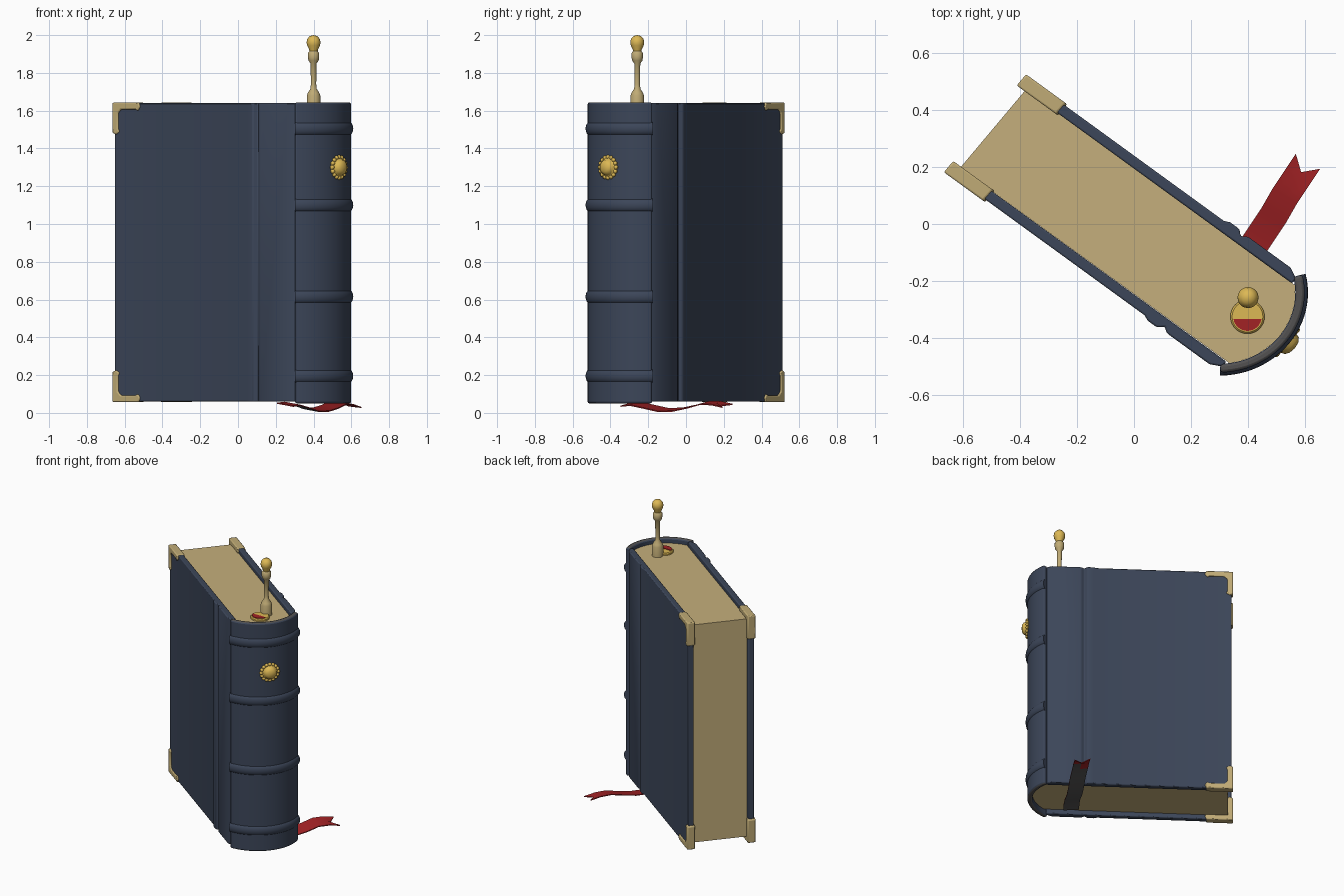
import bpy, bmesh
from math import sin, cos, pi, radians
from mathutils import Matrix, Vector

if "Cube" in bpy.data.objects:
    bpy.data.objects.remove(bpy.data.objects["Cube"])


def material(name, r, g, b):
    m = bpy.data.materials.new(name)
    m.use_nodes = True
    m.diffuse_color = (r, g, b, 1)
    bsdf = next(n for n in m.node_tree.nodes if n.type == 'BSDF_PRINCIPLED')
    bsdf.inputs["Base Color"].default_value = (r, g, b, 1)
    bsdf.inputs["Roughness"].default_value = 0.6
    return m


NAVY = material("navy cloth", .045, .061, .1)
PAPER = material("cream paper", .56, .43, .2)
BRASS = material("dull brass", .53, .41, .18)
GOLD = material("bright gold", .72, .48, .09)
RED = material("red ribbon", .36, .016, .018)
GREY = material("grey lining", .085, .082, .082)

# Book space: u runs from page edge to spine, v from front cover to back cover
BOOK = Matrix(((.809, .645, 0, 0), (-.588, .768, 0, 0), (0, 0, 1, 0), (0, 0, 0, 1)))
SPINE_CENTRE = Vector((.393, -.02, 0))
BOTTOM, TOP = .06, 1.64


def finish(name, bm, mats, matrix=None, bevel=0, rule=None):
    if matrix:
        bm.transform(matrix)
    bmesh.ops.recalc_face_normals(bm, faces=bm.faces)
    if rule:
        for f in bm.faces:
            f.normal_update()
            f.material_index = rule(f)
    mesh = bpy.data.meshes.new(name)
    bm.to_mesh(mesh)
    bm.free()
    ob = bpy.data.objects.new(name, mesh)
    bpy.context.collection.objects.link(ob)
    for m in mats:
        mesh.materials.append(m)
    if bevel:
        mod = ob.modifiers.new("soft edges", 'BEVEL')
        mod.width, mod.segments, mod.limit_method = bevel, 2, 'ANGLE'
    bpy.ops.object.select_all(action='DESELECT')
    ob.select_set(True)
    bpy.context.view_layer.objects.active = ob
    bpy.ops.object.shade_smooth_by_angle(angle=radians(40))
    return ob


def prism(name, points, push, mat, matrix=None, bevel=0):
    """Extrude a closed 3D outline along the push vector."""
    bm = bmesh.new()
    face = bm.faces.new([bm.verts.new(p) for p in points])
    out = bmesh.ops.extrude_face_region(bm, geom=[face])
    verts = [g for g in out["geom"] if isinstance(g, bmesh.types.BMVert)]
    bmesh.ops.translate(bm, vec=push, verts=verts)
    return finish(name, bm, [mat], matrix, bevel)


def lathe(name, profile, mats, matrix=None, half=None, steps=32, bevel=0, rule=None):
    """Turn (radius, z) points about z; half gives a capped sector of a closed profile."""
    bm = bmesh.new()
    count = steps + 1 if half else steps
    rings = []
    for i in range(count):
        a = -half + 2 * half * i / steps if half else 2 * pi * i / steps
        rings.append([bm.verts.new((r * cos(a), r * sin(a), z)) for r, z in profile])
    n = len(profile)
    for i in range(steps):
        a, b = rings[i], rings[(i + 1) % count]
        for j in range(n if half else n - 1):
            k = (j + 1) % n
            bm.faces.new((a[j], a[k], b[k], b[j]))
    if half:
        bm.faces.new(rings[0])
        bm.faces.new(rings[-1])
    else:
        bmesh.ops.remove_doubles(bm, verts=bm.verts, dist=1e-5)
    return finish(name, bm, mats, matrix, bevel, rule)


# Covers with hinge ridge and groove; profile is (u, distance outward)
cover = [(-.62, 0), (-.62, .037), (.235, .037), (.255, .046), (.295, .046),
         (.315, .028), (.335, .042), (.52, .042), (.56, .022), (.56, 0)]
SIDES = (("front", -.2, -1), ("back", .157, 1))
for side, v0, sign in SIDES:
    prism(side + "_cover", [(u, v0 + sign * d, BOTTOM) for u, d in cover],
          (0, 0, TOP - BOTTOM), NAVY, BOOK, .006)

# Page block with a rounded inner end
pages = [(-.595, -.2, .09)]
for i in range(13):
    a = radians(-45 + 90 * i / 12)
    pages.append((SPINE_CENTRE.x + .252 * cos(a), SPINE_CENTRE.y + .252 * sin(a), .09))
pages.append((-.595, .157, .09))
prism("page_block", pages, (0, 0, 1.52), PAPER, BOOK)

# Curved spine with raised bands
spine_space = BOOK @ Matrix.Translation(SPINE_CENTRE)
lathe("spine", [(.252, .05), (.284, .05), (.284, TOP + .004), (.252, TOP + .004)],
      [NAVY, GREY], spine_space, radians(52), 24, .01,
      lambda f: 1 if abs(f.normal.z) > .9 else 0)
for i, z in enumerate((.195, .615, 1.1, 1.505)):
    band = [(.272 + .023 * sin(pi * k / 8), z - .036 * cos(pi * k / 8)) for k in range(9)]
    lathe("spine_band_%d" % (i + 1), band, [NAVY], spine_space, radians(52), 24)

# L-shaped metal corners
bracket = [(0, 0), (.17, 0), (.18, .022), (.165, .044), (.15, .036), (.055, .036),
           (.036, .055), (.036, .14), (.044, .155), (.022, .17), (0, .16)]
for side, v0, sign in SIDES:
    for level, z0, up in (("lower", BOTTOM - .003, 1), ("upper", TOP + .003, -1)):
        pts = [(-.629 + a, v0 - sign * .006, z0 + up * b) for a, b in bracket]
        prism("%s_%s_corner" % (side, level), pts, (0, sign * .051, 0), BRASS, BOOK, .006)

# Round stud on the spine
stud_space = BOOK @ Matrix.Translation((.668, -.02, 1.3)) @ Matrix.Rotation(pi / 2, 4, 'Y')
lathe("spine_stud", [(0, -.01), (.058, -.01), (.058, .012), (.045, .016), (.042, .02),
                     (.038, .032), (.024, .042), (0, .046)], [GOLD], stud_space)
beads = bmesh.new()
for i in range(16):
    a = 2 * pi * i / 16
    bmesh.ops.create_uvsphere(beads, u_segments=8, v_segments=6, radius=.012,
                              matrix=Matrix.Translation((.055 * cos(a), .055 * sin(a), .008)))
finish("stud_beads", beads, [GOLD], stud_space)

# Post with collar and rounded knob
post_space = Matrix.Translation((.4, -.258, 0))
lathe("post", [(0, 1.6), (.036, 1.6), (.036, 1.68), (.03, 1.695), (.017, 1.715),
               (.014, 1.74), (.016, 1.85), (.027, 1.865), (.03, 1.88), (.03, 1.905),
               (.022, 1.915), (0, 1.915)], [BRASS], post_space, steps=20)
lathe("post_knob", [(0, 1.91), (.021, 1.91), (.024, 1.925), (.034, 1.945), (.037, 1.962),
                    (.033, 1.98), (.02, 1.995), (0, 2)], [GOLD], post_space, steps=20)

# Disc set in the page tops, with a red inlay
disc_space = Matrix.Translation((.398, -.325, 1.6))
lathe("top_disc", [(0, 0), (.06, 0), (.06, .02), (.054, .026), (0, .026)], [GOLD], disc_space)
inlay = [(.05 * cos(a), .05 * sin(a), .024) for a in
         (radians(190 + 160 * i / 12) for i in range(13))]
prism("disc_inlay", inlay, (0, 0, .006), RED, disc_space)

# Wavy bookmark ribbon running out below the back cover, with a notched tip
path = [(.25, -.32, .04), (.29, -.27, .045), (.34, -.2, .03), (.39, -.12, .012),
        (.44, -.045, .014), (.49, .03, .03), (.53, .1, .05), (.57, .16, .048), (.61, .22, .034)]
along = Vector((.53, .85, 0))
across = Vector((.85, -.53, 0)) * .05
bm = bmesh.new()
layers = []
for h in (0, .006):
    rows = []
    for i, p in enumerate(path):
        tip = i == len(path) - 1
        rows.append([bm.verts.new(Vector(p) + across * s + Vector((0, 0, h - .008 * s))
                                  - along * (.045 if tip and s == 0 else 0))
                     for s in (-1, 0, 1)])
    layers.append(rows)
    for a, b in zip(rows, rows[1:]):
        for j in range(2):
            bm.faces.new((a[j], a[j + 1], b[j + 1], b[j]))


def rim(rows):
    return rows[0] + [r[2] for r in rows[1:]] + rows[-1][1::-1] + [r[0] for r in rows[-2:0:-1]]


low, high = rim(layers[0]), rim(layers[1])
for i in range(len(low)):
    k = (i + 1) % len(low)
    bm.faces.new((low[i], low[k], high[k], high[i]))
finish("bookmark_ribbon", bm, [RED, GREY], rule=lambda f: 1 if f.normal.z < -.5
       and f.calc_center_median().y < .13 else 0)
